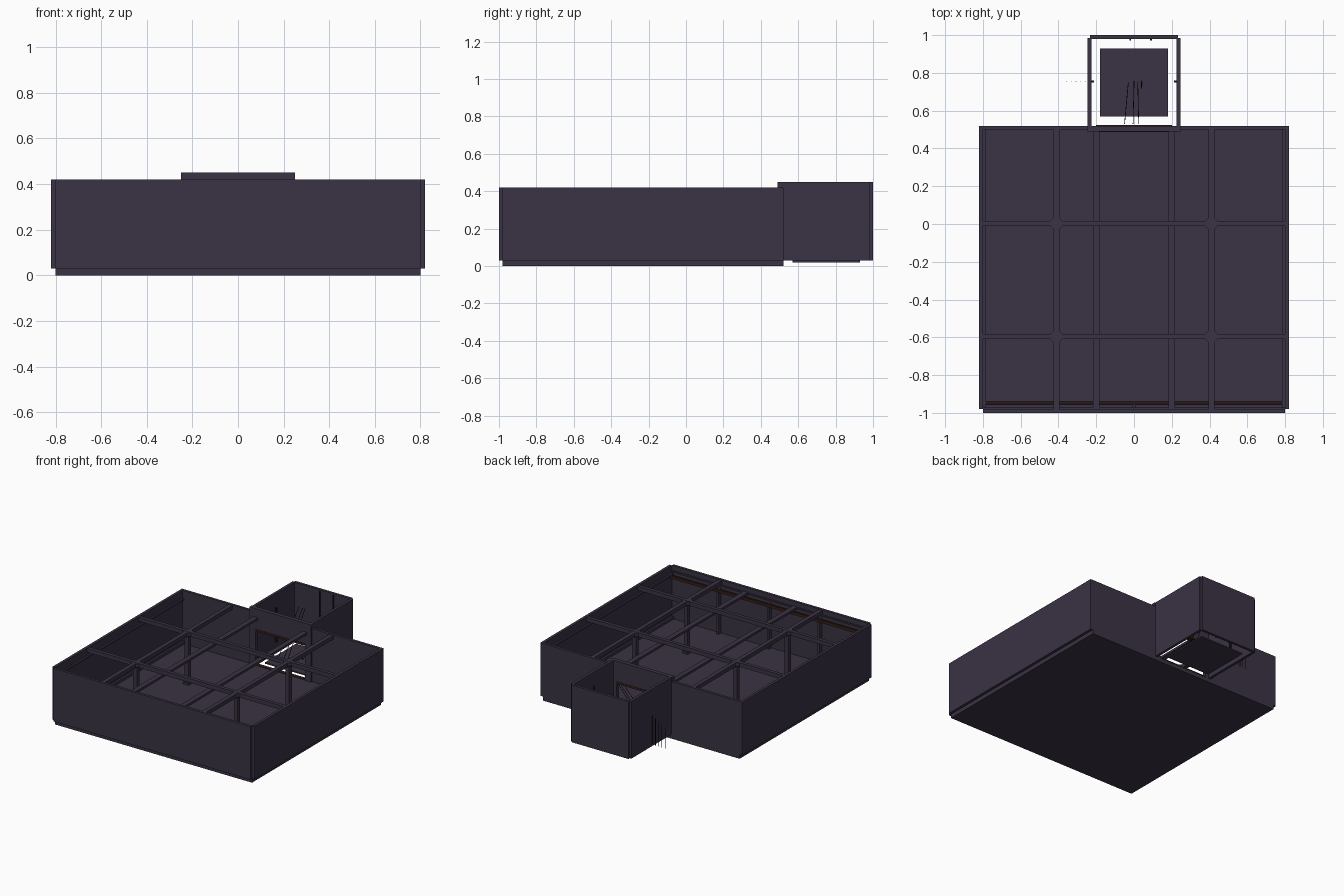
import bpy
import math
from mathutils import Vector

if "Cube" in bpy.data.objects:
    bpy.data.objects.remove(bpy.data.objects["Cube"])


def material(name, rgb):
    m = bpy.data.materials.new(name)
    m.use_nodes = True
    m.diffuse_color = (*rgb, 1)
    m.node_tree.nodes["Principled BSDF"].inputs["Base Color"].default_value = (*rgb, 1)
    return m


PLUM = material("dark plum panel", (0.043, 0.033, 0.058))
BROWN = material("dark brown trim", (0.040, 0.013, 0.008))
BLACK = material("black metal", (0.010, 0.009, 0.012))


def box(name, x, y, z, mat=PLUM, turn=0):
    """Box spanning the given (low, high) ranges."""
    spans = (x, y, z)
    bpy.ops.mesh.primitive_cube_add(size=1, location=[(a + b) / 2 for a, b in spans])
    ob = bpy.context.object
    ob.name = name
    ob.scale = [b - a for a, b in spans]
    ob.rotation_euler.z = turn
    ob.data.materials.append(mat)


def around(c, half):
    return (c - half, c + half)


def side_range(s, a, b):
    return tuple(sorted((s * a, s * b)))


def rod(name, start, end, radius):
    a, b = Vector(start), Vector(end)
    bpy.ops.mesh.primitive_cylinder_add(vertices=6, radius=radius, depth=(b - a).length,
                                        location=(a + b) / 2)
    ob = bpy.context.object
    ob.name = name
    ob.rotation_euler = (b - a).to_track_quat("Z", "Y").to_euler()
    ob.data.materials.append(BLACK)


BASE, TOP, CABIN_TOP, DOOR_TOP = 0.03, 0.42, 0.45, 0.3
CROSS_BEAMS = (0.002, -0.596)

# Main room shell
box("room_floor", (-0.8, 0.8), (-0.98, 0.52), (0, BASE))
box("front_wall", (-0.8, 0.8), (-1, -0.98), (BASE, TOP))
for s, side in ((1, "left"), (-1, "right")):
    box(side + "_wall", side_range(s, 0.8, 0.82), (-0.98, 0.52), (BASE, TOP))
    box(side + "_back_wall", side_range(s, 0.25, 0.8), (0.5, 0.52), (BASE, TOP))
    box(side + "_wall_rail", side_range(s, 0.787, 0.8), (-0.98, 0.5), (0.352, 0.365))
    box(side + "_baseboard", side_range(s, 0.785, 0.8), (-0.98, 0.5), (BASE, 0.05))

# Rails along the inside of the front wall
box("front_rail", (-0.8, 0.8), (-0.957, -0.945), (0.345, 0.363), BLACK)
box("front_rail_trim", (-0.8, 0.8), (-0.945, -0.938), (0.345, 0.365), BROWN)
box("front_upper_trim", (-0.8, 0.8), (-0.98, -0.972), (0.375, 0.385))
for x in (-0.41, 0, 0.41):
    box("front_wall_post", around(x, 0.008), (-0.98, -0.95), (BASE, 0.36))

# Ceiling beams
for y in CROSS_BEAMS:
    box("cross_beam", (-0.8, 0.8), around(y, 0.013), (0.388, 0.418))
for s in (1, -1):
    box("long_beam", around(s * 0.41, 0.015), (-0.98, 0.5), (0.388, 0.417))
    box("lower_beam", around(s * 0.2, 0.018), (-0.98, 0.5), (0.37, 0.387))
    # Columns with faceted capitals
    for y in CROSS_BEAMS:
        box("column", around(s * 0.41, 0.015), around(y, 0.015), (BASE, 0.39))
        box("column_capital", around(s * 0.41, 0.033), around(y, 0.033), (0.392, 0.416),
            turn=math.pi / 4)
        box("column_foot", around(s * 0.41, 0.022), around(y, 0.022), (BASE, 0.045))

# Rear cabin
box("cabin_floor", (-0.18, 0.18), (0.57, 0.93), (0.02, BASE))
box("cabin_back_wall", (-0.232, 0.232), (0.98, 1), (BASE, CABIN_TOP))
box("door_header", (-0.25, 0.25), (0.49, 0.52), (DOOR_TOP, CABIN_TOP))
box("door_header_trim", (-0.2, 0.2), (0.487, 0.523), (DOOR_TOP - 0.015, DOOR_TOP), BROWN)
box("door_threshold", (-0.2, 0.2), (0.495, 0.521), (BASE - 0.004, BASE + 0.004), BROWN)
for s, side in ((1, "left"), (-1, "right")):
    box(side + "_cabin_wall", side_range(s, 0.225, 0.245), (0.52, 0.985), (BASE, CABIN_TOP))
    box(side + "_door_jamb", side_range(s, 0.2, 0.25), (0.49, 0.52), (BASE, DOOR_TOP))
    box(side + "_cabin_bracket", side_range(s, 0.213, 0.225), around(0.755, 0.005),
        (0.1, 0.35), BLACK)
for x in (-0.02, 0.09):
    box("cabin_back_post", around(x, 0.004), (0.972, 0.98), (BASE, 0.44), BLACK)

# Hanging cables and slim rods beside the cabin
for top_x, low_x in ((-0.03, -0.05), (0.0, -0.005), (0.02, 0.025)):
    rod("cable", (top_x, 0.75, 0.41), (low_x, 0.53, 0.1), 0.002)
for x in (0, 0.04):
    rod("short_cable", (x, 0.72, 0.07), (x, 0.755, BASE), 0.004)
for i in range(5):
    x = -0.255 - 0.026 * i
    rod("outer_rod", (x, 0.755, 0.26 - 0.015 * i), (x, 0.755, 0.05), 0.002)
